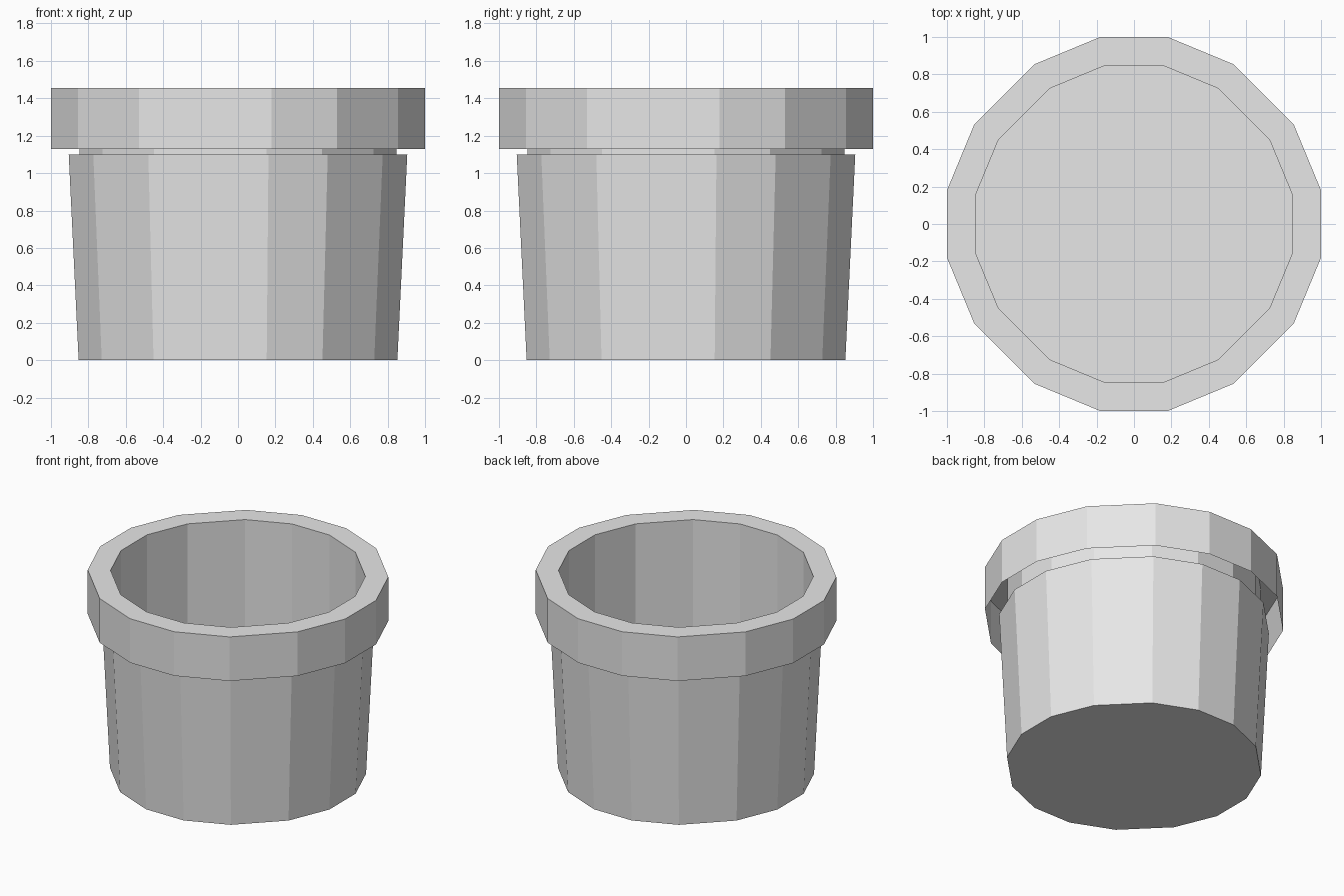
import bpy
import bmesh

cube = bpy.data.objects.get("Cube")
if cube:
    bpy.data.objects.remove(cube, do_unlink=True)

# One plain clay colour
clay = bpy.data.materials.new("plain_grey")
clay.use_nodes = True
GREY = (0.8, 0.8, 0.8, 1.0)
clay.diffuse_color = GREY
clay.node_tree.nodes["Principled BSDF"].inputs["Base Color"].default_value = GREY

# Sixteen-sided outline: one quarter, turned four times, counter-clockwise
QUARTER = [(1, -0.18), (1, 0.18), (0.855, 0.53), (0.53, 0.855)]
OUTLINE = []
for turn in range(4):
    for x, y in QUARTER[1:] + [(0.18, 1)]:
        for _ in range(turn):
            x, y = -y, x
        OUTLINE.append((x, y))


def lofted(name, profile, cap_end=False):
    """Sweep a (radius, height) profile round the outline."""
    bm = bmesh.new()
    rings = [[bm.verts.new((x * r, y * r, z)) for x, y in OUTLINE]
             for r, z in profile]
    n = len(OUTLINE)
    for low, high in zip(rings, rings[1:]):
        for i in range(n):
            j = (i + 1) % n
            bm.faces.new((low[i], low[j], high[j], high[i]))
    if cap_end:
        bm.faces.new(rings[-1])
    mesh = bpy.data.meshes.new(name)
    bm.to_mesh(mesh)
    bm.free()
    mesh.materials.append(clay)
    obj = bpy.data.objects.new(name, mesh)
    bpy.context.collection.objects.link(obj)
    return obj


# Collar, open underneath, running over the lip and down the inside to the floor
lofted("collar_and_lining",
       [(1, 1.13), (1, 1.455), (0.848, 1.455), (0.848, 0.01)], cap_end=True)

# Tapered outer wall with a flat shoulder below the collar
lofted("outer_wall", [(0.852, 0), (0.905, 1.1), (0.848, 1.1)])

# Closed underside
base = lofted("base", [(0.852, 0)], cap_end=True)
base.data.flip_normals()
